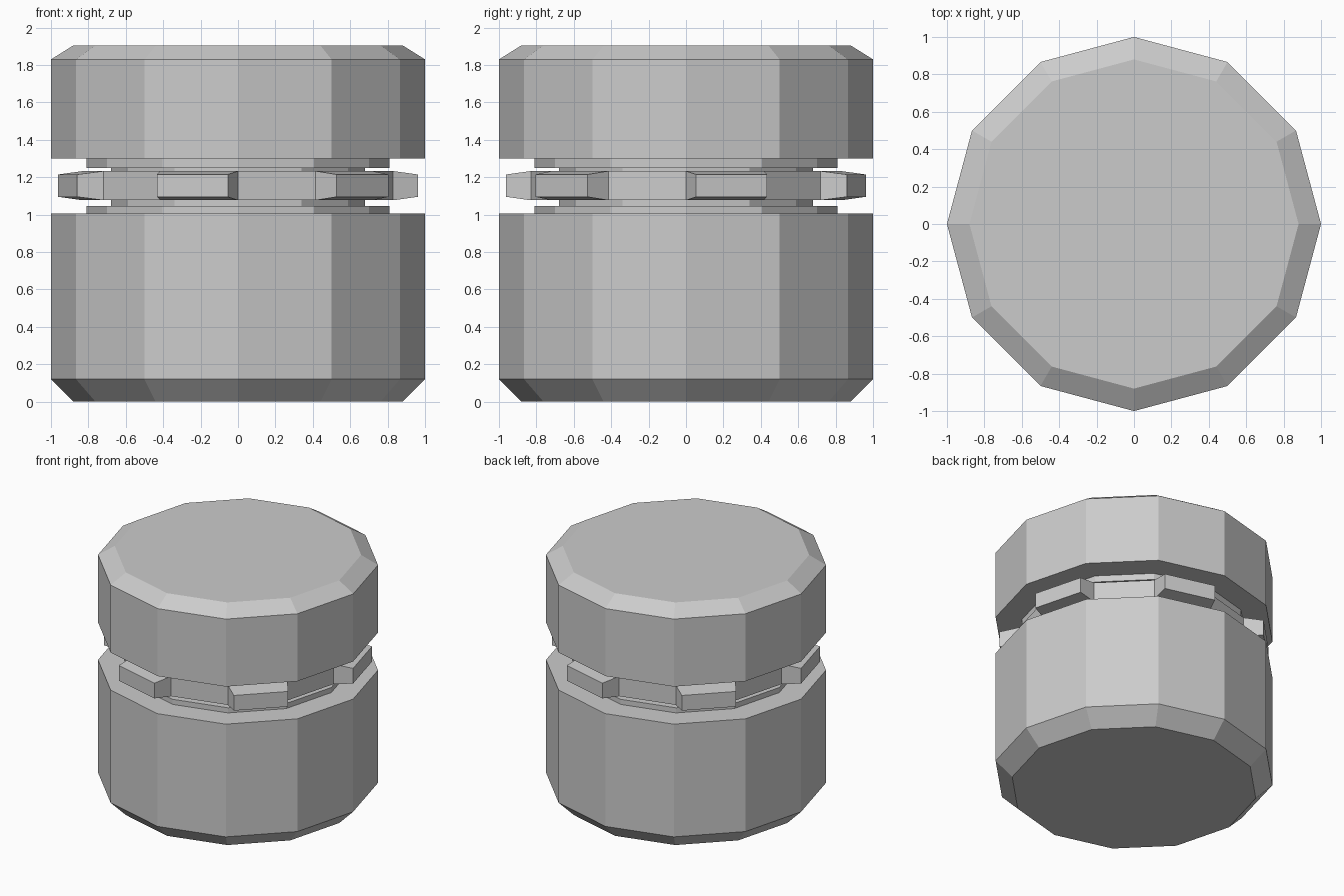
import bpy, bmesh
from math import cos, sin, pi, atan2, degrees

if "Cube" in bpy.data.objects:
    bpy.data.objects.remove(bpy.data.objects["Cube"])

SIDES = 12


def lathe(bm, profile):
    """Closed 12-sided solid from (radius, z) points, bottom to top."""
    rings = [[bm.verts.new((r * cos(2 * pi * i / SIDES), r * sin(2 * pi * i / SIDES), z))
              for i in range(SIDES)] for r, z in profile]
    for a, b in zip(rings, rings[1:]):
        for i in range(SIDES):
            j = (i + 1) % SIDES
            bm.faces.new((a[i], a[j], b[j], b[i]))
    bm.faces.new(rings[0][::-1])
    bm.faces.new(rings[-1])
    bm.normal_update()


def finish(bm, name):
    mesh = bpy.data.meshes.new(name)
    bm.to_mesh(mesh)
    bm.free()
    obj = bpy.data.objects.new(name, mesh)
    bpy.context.collection.objects.link(obj)
    return obj


# Lower drum with stepped collar
bm = bmesh.new()
lathe(bm, [(0.88, 0), (1, 0.12), (1, 1.005), (0.81, 1.005), (0.81, 1.045),
           (0.68, 1.045), (0.68, 1.077)])
finish(bm, "lower_drum")

# Upper drum with matching collar underneath
bm = bmesh.new()
lathe(bm, [(0.68, 1.233), (0.68, 1.25), (0.81, 1.25), (0.81, 1.30), (1, 1.30),
           (1, 1.83), (0.88, 1.905)])
finish(bm, "upper_drum")

# Toothed ring: every other side face pushed out into a tapered tooth
bm = bmesh.new()
lathe(bm, [(0.83, 1.077), (0.83, 1.233)])
teeth = []
for f in bm.faces:
    if abs(f.normal.z) < 0.5:
        c = f.calc_center_median()
        if round(degrees(atan2(c.y, c.x)) - 15) % 60 == 0:
            teeth.append(f)
bmesh.ops.inset_individual(bm, faces=teeth, thickness=0.026, depth=0.141)
finish(bm, "toothed_ring")
